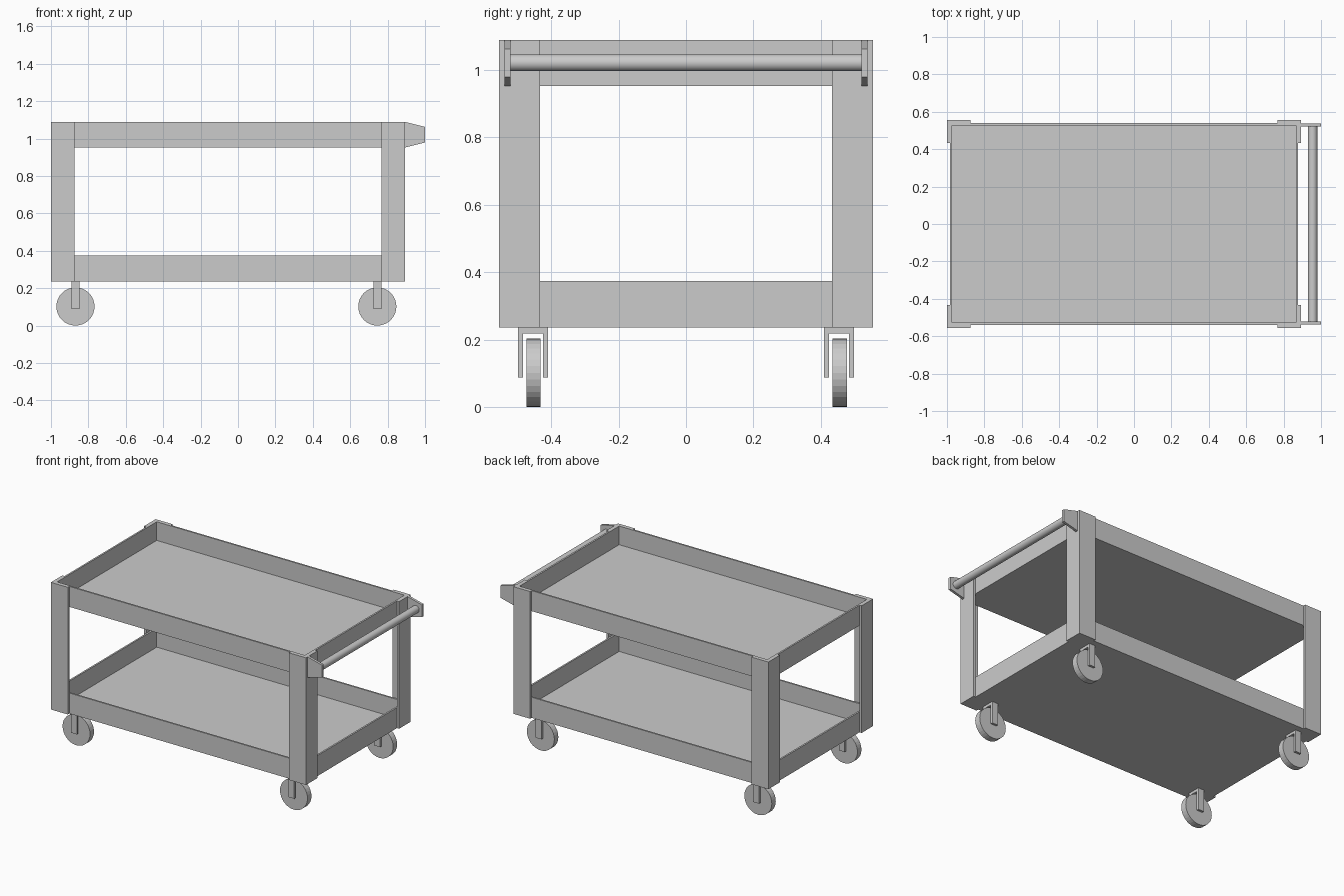
import bpy, bmesh
from math import pi
from mathutils import Matrix

if "Cube" in bpy.data.objects:
    bpy.data.objects.remove(bpy.data.objects["Cube"])

T = 0.016                      # sheet metal thickness
X0, X1, Y = -1.0, 0.893, 0.555  # outer faces of the corner posts
Z0, Z1 = 0.236, 1.089


def finish(name, bm):
    bmesh.ops.recalc_face_normals(bm, faces=bm.faces)
    me = bpy.data.meshes.new(name)
    bm.to_mesh(me)
    bm.free()
    ob = bpy.data.objects.new(name, me)
    bpy.context.collection.objects.link(ob)
    return ob


def prism(name, points, direction):
    """Extrude a closed 3D outline along a direction."""
    bm = bmesh.new()
    face = bm.faces.new([bm.verts.new(p) for p in points])
    new = bmesh.ops.extrude_face_region(bm, geom=[face], use_keep_orig=True)["geom"]
    bmesh.ops.translate(bm, vec=direction,
                        verts=[g for g in new if isinstance(g, bmesh.types.BMVert)])
    return finish(name, bm)


def cylinder(name, centre, radius, length, sides):
    """Cylinder lying along y."""
    bm = bmesh.new()
    bmesh.ops.create_cone(bm, cap_ends=True, segments=sides, radius1=radius,
                          radius2=radius, depth=length,
                          matrix=Matrix.Translation(centre) @ Matrix.Rotation(pi / 2, 4, 'X'))
    return finish(name, bm)


def tray(name, z, height, floor=0.012):
    """Open box: inset the top face and push it down to the floor."""
    x0, x1, y = X0 + T, X1 - T, Y - T
    bm = bmesh.new()
    bmesh.ops.create_cube(bm, size=1, matrix=Matrix.Translation(((x0 + x1) / 2, 0, z + height / 2))
                          @ Matrix.Diagonal((x1 - x0, 2 * y, height, 1)))
    bm.normal_update()
    top = max(bm.faces, key=lambda f: f.calc_center_median().z)
    bmesh.ops.inset_region(bm, faces=[top], thickness=T)
    new = bmesh.ops.extrude_face_region(bm, geom=[top])["geom"]
    bmesh.ops.translate(bm, vec=(0, 0, floor - height),
                        verts=[g for g in new if isinstance(g, bmesh.types.BMVert)])
    if top.is_valid:
        bmesh.ops.delete(bm, geom=[top], context='FACES_ONLY')
    return finish(name, bm)


# Two trays
tray("upper_tray", 0.952, Z1 - 0.952)
tray("lower_tray", Z0, 0.138)

# Angle-iron corner posts
L, W = 0.125, 0.122
angle = [(0, 0), (L, 0), (L, T), (T, T), (T, W), (0, W)]
for end, x, sx in (("left", X0, 1), ("right", X1, -1)):
    for side, sy in (("front", -1), ("back", 1)):
        prism(f"{side}_{end}_post",
              [(x + sx * a, sy * (Y - b), Z0) for a, b in angle], (0, 0, Z1 - Z0))

# Casters: U-shaped fork and wheel
H, P = 0.0445, 0.015
fork = [(-H, 0.088), (-H, Z0), (H, Z0), (H, 0.088), (H - P, 0.088),
        (H - P, Z0 - 0.018), (P - H, Z0 - 0.018), (P - H, 0.088)]
for end, x in (("left", -0.869), ("right", 0.745)):
    for side, y in (("front", -0.454), ("back", 0.454)):
        prism(f"{side}_{end}_fork", [(x - 0.0215, y + a, z) for a, z in fork], (0.043, 0, 0))
        cylinder(f"{side}_{end}_wheel", (x, y + 0.002, 0.102), 0.102, 0.042, 32)

# Push handle with tapered brackets
bracket = [(X1, 0.952), (X1, Z1), (1.0, 1.062), (1.0, 0.979)]
for side, y in (("front", -0.538), ("back", 0.521)):
    prism(f"{side}_handle_bracket", [(x, y, z) for x, z in bracket], (0, 0.017, 0))
rod = cylinder("handle_rod", (0.955, 0, 1.021), 0.025, 1.044, 32)
for p in rod.data.polygons:
    p.use_smooth = len(p.vertices) == 4
